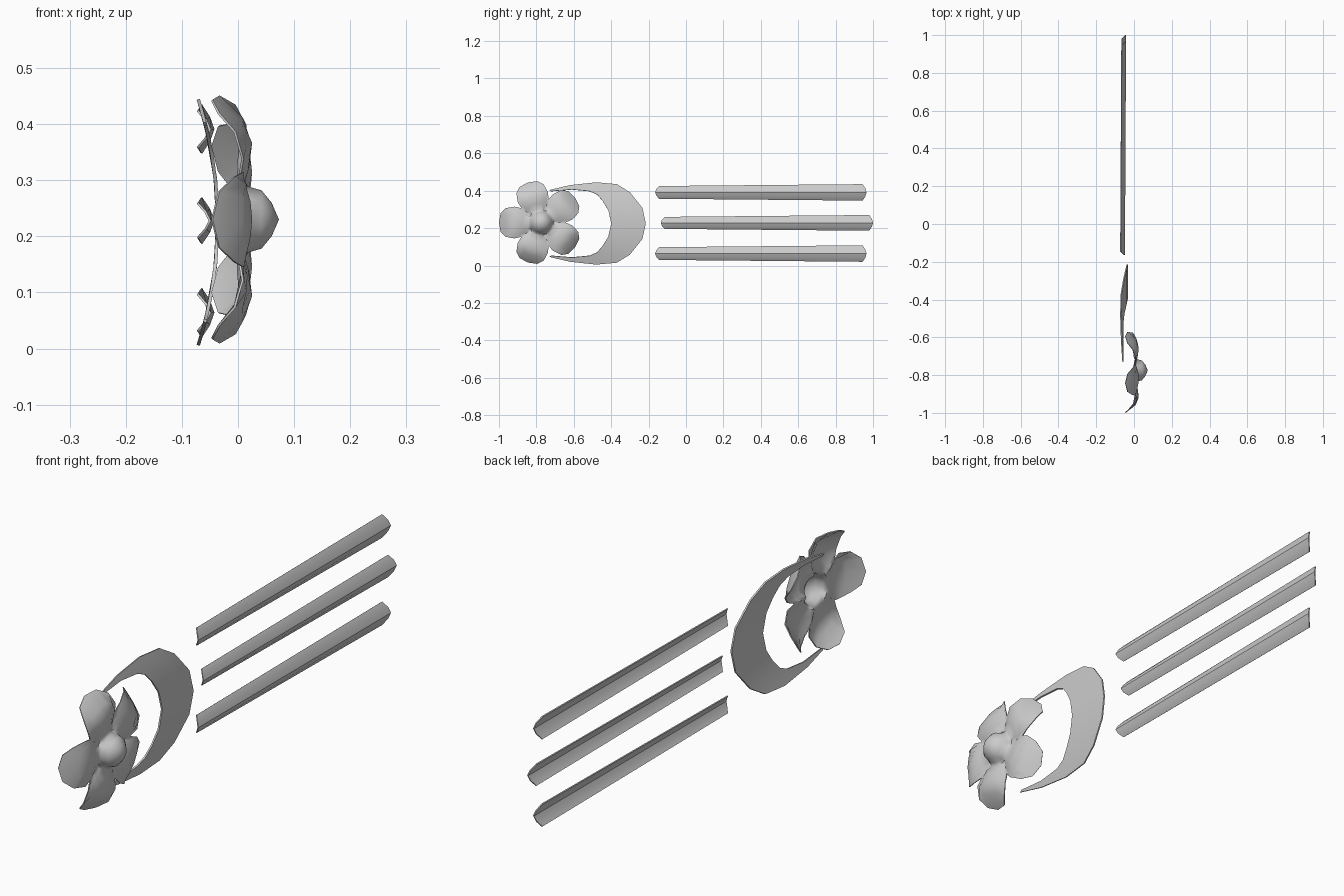
import bpy
import bmesh
from math import sin, cos, radians

cube = bpy.data.objects.get("Cube")
if cube:
    bpy.data.objects.remove(cube, do_unlink=True)

MID_Z = 0.225

grey = bpy.data.materials.new("plain grey")
grey.use_nodes = True
grey.diffuse_color = (0.6, 0.6, 0.6, 1)
grey.node_tree.nodes["Principled BSDF"].inputs["Base Color"].default_value = (0.6, 0.6, 0.6, 1)


def sheet(name, rows, thickness, closed=False, angle=40):
    """Skin rows of points into a thin solid sheet that faces +x."""
    bm = bmesh.new()
    grid = [[bm.verts.new(p) for p in row] for row in rows]
    for a, b in zip(grid, grid[1:]):
        n = len(a)
        for i in range(n if closed else n - 1):
            j = (i + 1) % n
            bm.faces.new((a[i], a[j], b[j], b[i]))
    bmesh.ops.remove_doubles(bm, verts=bm.verts, dist=0.0005)
    bm.normal_update()
    if sum(f.normal.x * f.calc_area() for f in bm.faces) < 0:
        bmesh.ops.reverse_faces(bm, faces=bm.faces)
    bmesh.ops.solidify(bm, geom=bm.faces[:], thickness=thickness)
    bmesh.ops.recalc_face_normals(bm, faces=bm.faces)
    mesh = bpy.data.meshes.new(name)
    bm.to_mesh(mesh)
    bm.free()
    mesh.materials.append(grey)
    obj = bpy.data.objects.new(name, mesh)
    bpy.context.collection.objects.link(obj)
    bpy.ops.object.select_all(action='DESELECT')
    obj.select_set(True)
    bpy.context.view_layer.objects.active = obj
    bpy.ops.object.shade_smooth_by_angle(angle=radians(angle))
    return obj


def lookup(profile, d):
    """Linear interpolation through (distance, height) pairs."""
    for (d0, h0), (d1, h1) in zip(profile, profile[1:]):
        if d <= d1:
            return h0 + (h1 - h0) * (d - d0) / (d1 - d0)
    return profile[-1][1]


# Flower: domed heart and five petals that curl back at their tips
HEART = [(0, 0.073), (0.03, 0.06), (0.052, 0.042), (0.059, 0.018)]
PETAL = [(0, 0.01), (0.07, 0.012), (0.1, 0.02), (0.15, 0.026), (0.2, 0.0), (0.225, -0.045)]
half = [(0, 0.225), (13, 0.222), (22, 0.205), (31, 0.165)]
outline = [(-a, r) for a, r in half[:0:-1]] + half + [(36, 0.13)]
spokes = [(180 + 72 * k, a, r) for k in range(5) for a, r in outline]


def flower_point(x, r, degrees):
    t = radians(degrees)
    return (x, -0.775 + r * cos(t), 0.23 + r * sin(t))


rows = [[flower_point(x, r, c + a) for c, a, _ in spokes] for r, x in HEART]
for step in (0.06, 0.25, 0.5, 0.75, 1):
    row = []
    for c, a, edge in spokes:
        r = 0.062 + (edge - 0.062) * step
        droop = 0.02 * (a / 36) ** 2 * r / 0.165
        row.append(flower_point(lookup(PETAL, r * cos(radians(a))) - droop, r, c + a))
    rows.append(row)
sheet("flower", rows, 0.004, closed=True, angle=50)

# Crescent: upper half listed as (y, height above middle), mirrored below
outer = [(-0.73, 0.179), (-0.62, 0.205), (-0.48, 0.22), (-0.37, 0.21),
         (-0.30, 0.167), (-0.233, 0.083), (-0.215, 0)]
inner = [(-0.72, 0.173), (-0.61, 0.182), (-0.515, 0.173), (-0.475, 0.155),
         (-0.445, 0.12), (-0.415, 0.07), (-0.40, 0)]


def bent(y, h):
    return (-0.033 - 0.035 * (h / 0.22) ** 2, y, MID_Z + h)


def mirrored(pts):
    return pts + [(y, -h) for y, h in pts[-2::-1]]


rows = []
for k in (0, 1 / 3, 2 / 3, 1):
    rows.append([bent(o[0] + (i[0] - o[0]) * k, o[1] + (i[1] - o[1]) * k)
                 for o, i in zip(mirrored(outer), mirrored(inner))])
sheet("crescent", rows, 0.006)

# Three long bars, ridged towards +x, pointed at both ends and a little wider at the back
SECTION = [-1, -0.5, 0, 0.5, 1]


def bar(name, z, start, end, w0, w1):
    rows = []
    for y, w, ridge, point in ((start, w0, -0.048, 1), (end, w1, -0.042, -1)):
        rows.append([(ridge - 0.022 * abs(s) ** 1.5, y + point * 0.03 * max(0, abs(s) - 0.3),
                      z + w * s) for s in SECTION])
    sheet(name, rows, 0.004)


bar("upper_bar", 0.391, -0.165, 0.965, 0.034, 0.044)
bar("middle_bar", 0.228, -0.135, 1.0, 0.032, 0.042)
bar("lower_bar", 0.064, -0.165, 0.965, 0.034, 0.044)
